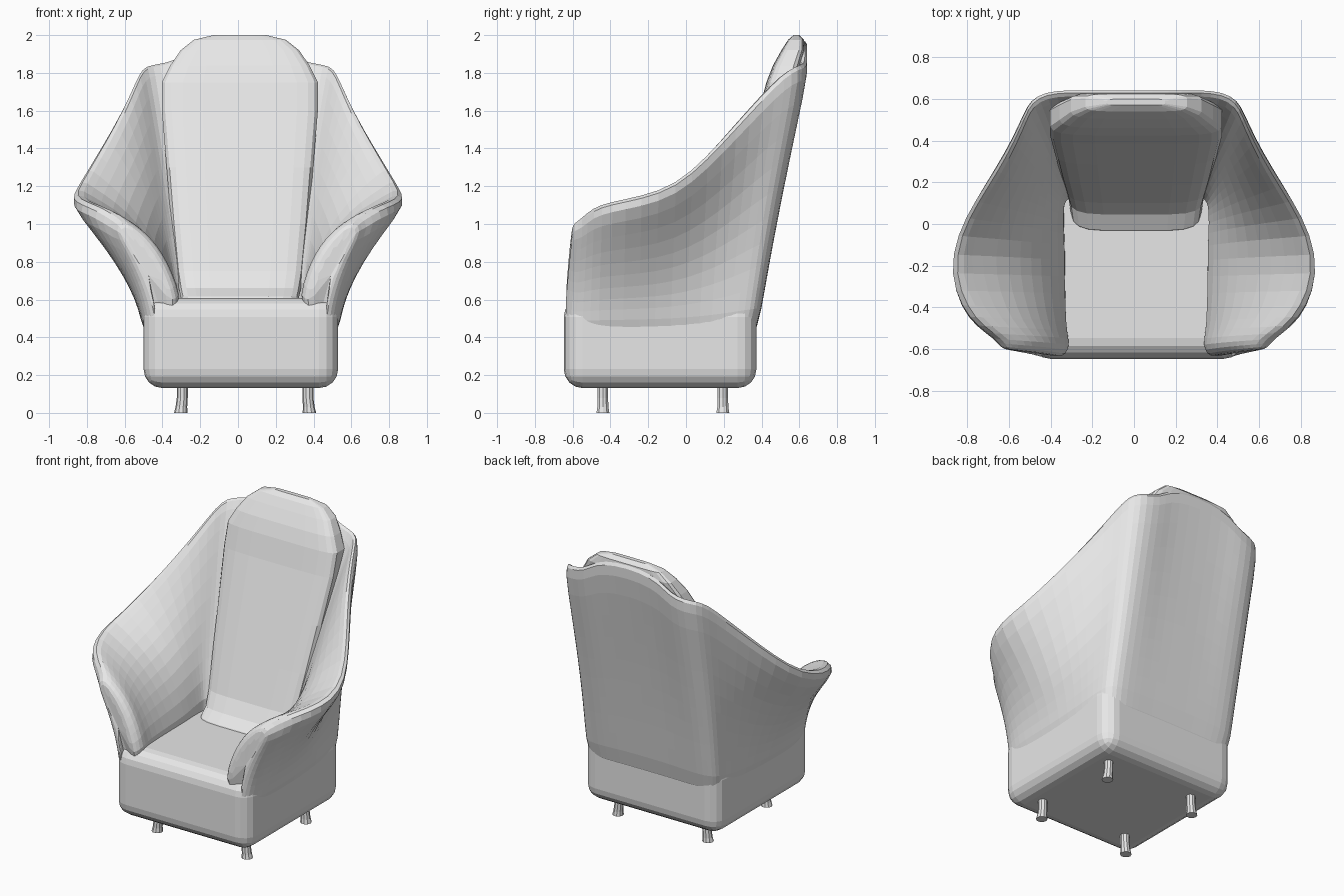
import bpy, bmesh, math
from mathutils import Vector

if "Cube" in bpy.data.objects:
    bpy.data.objects.remove(bpy.data.objects["Cube"], do_unlink=True)

fabric = bpy.data.materials.new("light grey")
fabric.use_nodes = True
GREY = (0.8, 0.8, 0.8, 1)
fabric.diffuse_color = GREY
fabric.node_tree.nodes["Principled BSDF"].inputs["Base Color"].default_value = GREY

SHIFT = 0.015  # seat and legs sit slightly off the centre line
STEPS = 5      # points along each wall curve


def finish(name, bm):
    bmesh.ops.recalc_face_normals(bm, faces=bm.faces[:])
    mesh = bpy.data.meshes.new(name)
    bm.to_mesh(mesh)
    bm.free()
    mesh.materials.append(fabric)
    obj = bpy.data.objects.new(name, mesh)
    bpy.context.collection.objects.link(obj)
    return obj


def loft(name, rings):
    """Join closed rings of points into a capped solid."""
    bm = bmesh.new()
    rows = [[bm.verts.new(p) for p in ring] for ring in rings]
    for a, b in zip(rows, rows[1:]):
        for i in range(len(a)):
            j = (i + 1) % len(a)
            bm.faces.new((a[i], a[j], b[j], b[i]))
    bm.faces.new(rows[0])
    bm.faces.new(rows[-1][::-1])
    return finish(name, bm)


def mix(a, b, fx, fy, fz):
    return Vector((a.x + (b.x - a.x) * fx, a.y + (b.y - a.y) * fy, a.z + (b.z - a.z) * fz))


def bend(a, c, b, n):
    return [a * (1 - t) ** 2 + c * 2 * t * (1 - t) + b * t * t for t in (i / n for i in range(n + 1))]


# Seat base: rounded block
bm = bmesh.new()
bmesh.ops.create_cube(bm, size=1)
for v in bm.verts:
    v.co = (v.co.x * 1.03 + SHIFT, v.co.y * 1.02 - 0.137, v.co.z * 0.477 + 0.37)
bmesh.ops.bevel(bm, geom=bm.edges[:], offset=0.1, segments=4, profile=0.5, affect='EDGES')
finish("seat_base", bm)

# Wraparound shell: (outer foot xy), (rim xyz), (inner foot xy), rim thickness, back blend
STATIONS = [
    ((0.495, -0.59), (0.69, -0.55, 0.99), (0.30, -0.585), 0.14, 0),
    ((0.51, -0.51), (0.785, -0.49, 1.05), (0.31, -0.52), 0.14, 0),
    ((0.515, -0.42), (0.86, -0.40, 1.08), (0.31, -0.42), 0.13, 0),
    ((0.515, -0.25), (0.912, -0.24, 1.11), (0.31, -0.25), 0.11, 0),
    ((0.515, -0.08), (0.875, -0.05, 1.17), (0.31, -0.10), 0.09, 0.1),
    ((0.515, 0.08), (0.78, 0.12, 1.32), (0.32, 0.00), 0.08, 0.3),
    ((0.515, 0.19), (0.68, 0.27, 1.48), (0.32, 0.05), 0.07, 0.6),
    ((0.51, 0.27), (0.59, 0.42, 1.64), (0.32, 0.07), 0.06, 0.8),
    ((0.50, 0.33), (0.535, 0.54, 1.76), (0.30, 0.08), 0.06, 1),
    ((0.475, 0.36), (0.50, 0.61, 1.80), (0.28, 0.09), 0.06, 1),
    ((0.42, 0.38), (0.43, 0.648, 1.81), (0.25, 0.10), 0.06, 1),
    ((0.32, 0.382), (0.33, 0.657, 1.83), (0.20, 0.10), 0.06, 1),
    ((0.22, 0.382), (0.24, 0.657, 1.90), (0.15, 0.10), 0.06, 1),
    ((0.10, 0.382), (0.10, 0.657, 1.935), (0.08, 0.10), 0.06, 1),
]


def shell_ring(foot, rim, inner, thick, back):
    low = Vector((foot[0] * 0.85, foot[1] * 0.85 - 0.02, 0.32))
    waist = Vector((foot[0] + 0.005, foot[1], 0.44))
    edge = Vector(rim)
    seat = Vector((inner[0], inner[1], 0.57))
    inward = Vector((seat.x - edge.x, seat.y - edge.y, 0)).normalized() * thick
    lip = edge + inward + Vector((0, 0, 0.015))
    crest = edge + inward * 0.45 + Vector((0, 0, 0.05))
    outer = bend(waist, mix(waist, edge, 0.03, 0.3, 0.38), edge, STEPS)
    control = mix(seat, lip, 0.25 + 0.2 * back, 0.45, 0.75 - 0.25 * back)
    return [low] + outer + [crest] + bend(lip, control, seat, STEPS)


def squeeze(ring, amount, forward):
    """Pinch the walls together and shorten them to round off the arm front."""
    walls = ring[1:STEPS + 2] + ring[STEPS + 3:]
    heel = ring[-1]
    pinched = []
    for p, q in zip(walls, reversed(walls)):
        r = p.lerp((p + q) / 2, amount)
        r = mix(heel, r, 1 - 0.12 * amount, 1, 1 - 0.14 * amount)
        pinched.append(r + Vector((0, -forward * (1 - 0.4 * max(0, r.z - 0.6)), 0)))
    top = (pinched[STEPS] + pinched[STEPS + 1]) / 2
    crest = top + Vector((0, 0, 0.04 * (1 - amount)))
    return [ring[0]] + pinched[:STEPS + 1] + [crest] + pinched[STEPS + 1:]


half = [shell_ring(*s) for s in STATIONS]
half = [squeeze(half[0], 0.6, 0.06), squeeze(half[0], 0.25, 0.045)] + half


def mirrored(ring):
    return [Vector((-p.x, p.y, p.z)) for p in ring]


rings = half + [mirrored(r) for r in reversed(half)]
for ring in rings:
    for p in ring:
        p.x += SHIFT * max(0, 1 - max(0, p.z - 0.5) / 0.5)
shell = loft("arm_and_back_shell", rings)
soften = shell.modifiers.new("soften", 'SUBSURF')
soften.levels = soften.render_levels = 1

# Back cushion: height, front y, rear y, half width; it sweeps up out of the seat
CUSHION = [
    (0.55, -0.06, 0.30, 0.31), (0.615, -0.03, 0.30, 0.315), (0.66, 0.045, 0.32, 0.325),
    (0.75, 0.10, 0.35, 0.34),
    (1.00, 0.185, 0.40, 0.365), (1.30, 0.285, 0.47, 0.39), (1.60, 0.385, 0.54, 0.415),
    (1.75, 0.425, 0.59, 0.415), (1.84, 0.46, 0.61, 0.37), (1.92, 0.505, 0.63, 0.315),
    (1.975, 0.54, 0.625, 0.245), (2.0, 0.57, 0.60, 0.14),
]


def cushion_ring(z, front, rear, width):
    cy, depth = (front + rear) / 2, (rear - front) / 2
    ring = []
    for i in range(20):
        a = math.tau * (i + 0.5) / 20
        c, s = math.cos(a), math.sin(a)
        ring.append(Vector((math.copysign(abs(c) ** 0.4, c) * width + 0.01,
                            cy + math.copysign(abs(s) ** 0.4, s) * depth, z)))
    return ring


loft("back_cushion", [cushion_ring(*c) for c in CUSHION])

# Legs: slim posts that splay a little at the foot
LEG = [(0.0, 0.008, 0.036), (0.03, 0.005, 0.031), (0.08, 0, 0.029), (0.16, 0, 0.029)]
for side, x in (("right", -0.295), ("left", 0.37)):
    out = math.copysign(1, x)
    for end, y in (("front", -0.44), ("back", 0.195)):
        loft(f"{end}_{side}_leg", [
            [Vector((x + out * d + r * math.cos(math.tau * k / 10),
                     y + r * math.sin(math.tau * k / 10), z)) for k in range(10)]
            for z, d, r in LEG])
